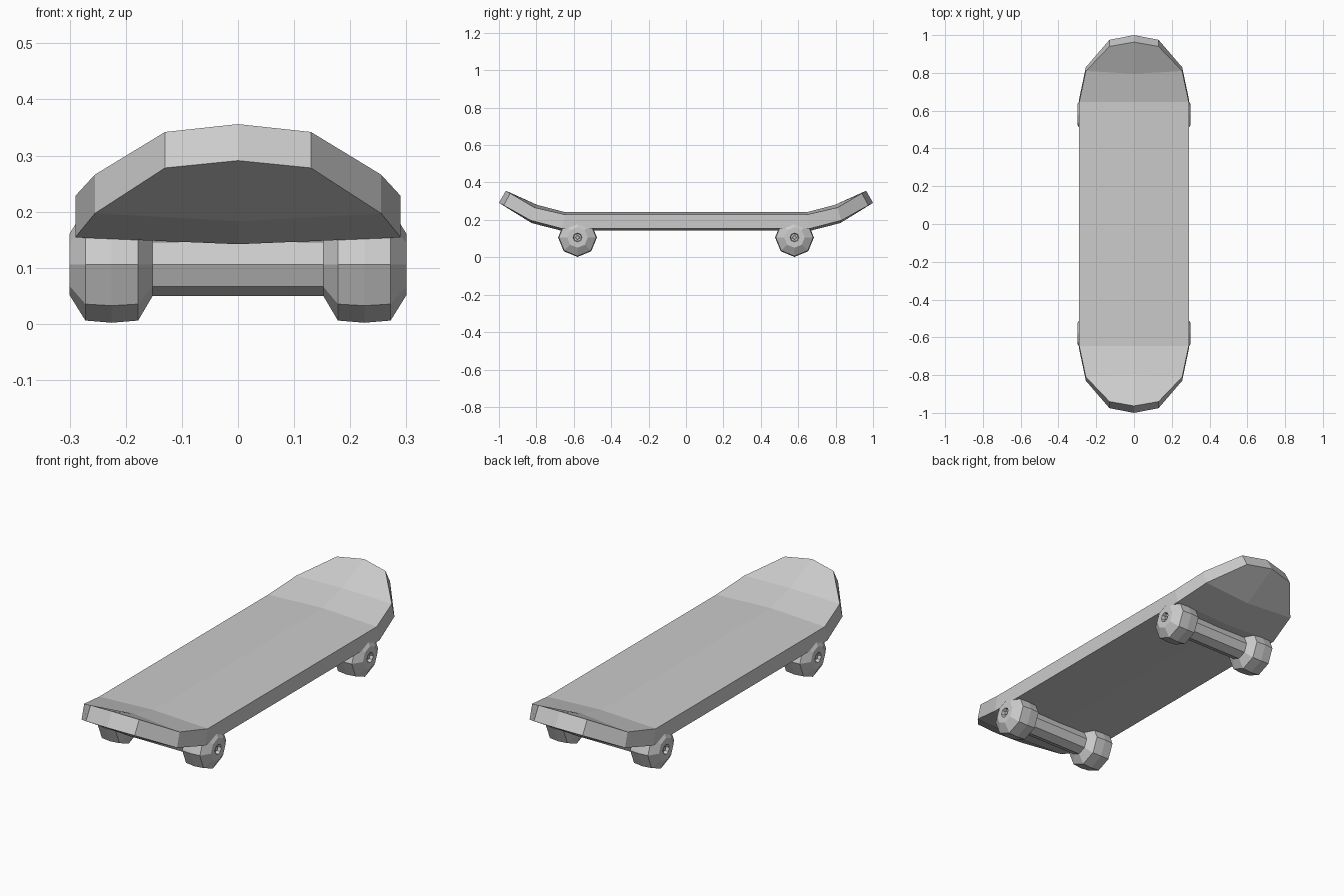
import bpy, bmesh
from math import cos, sin, pi

if "Cube" in bpy.data.objects:
    bpy.data.objects.remove(bpy.data.objects["Cube"])


def make_object(name, bm):
    bmesh.ops.recalc_face_normals(bm, faces=bm.faces)
    mesh = bpy.data.meshes.new(name)
    bm.to_mesh(mesh)
    bm.free()
    obj = bpy.data.objects.new(name, mesh)
    bpy.context.collection.objects.link(obj)
    return obj


def lathe_x(name, profile, y, z, sides=8):
    """Revolve (x, radius) points round an axis parallel to x."""
    bm = bmesh.new()
    rings = [[bm.verts.new((x, y + r * cos(2 * pi * i / sides), z + r * sin(2 * pi * i / sides)))
              for i in range(sides)] for x, r in profile]
    for a, b in zip(rings, rings[1:]):
        for i in range(sides):
            j = (i + 1) % sides
            bm.faces.new((a[i], a[j], b[j], b[i]))
    bm.faces.new(rings[0])
    bm.faces.new(rings[-1])
    return make_object(name, bm)


# Deck: one quarter, as (centre point, edge point) stations, mirrored in x and y
top = [((0, 0, .241), (.29, 0, .228)),
       ((0, .645, .241), (.29, .645, .228)),
       ((0, .795, .28), (.255, .81, .266)),
       ((0, .963, .356), (.13, .94, .342))]
bottom = [((0, 0, .142), (.29, 0, .154)),
          ((0, .665, .142), (.29, .665, .154)),
          ((0, .825, .183), (.255, .83, .197)),
          ((0, 1.0, .291), (.13, .975, .278))]
bm = bmesh.new()
t = [[bm.verts.new(p) for p in s] for s in top]
b = [[bm.verts.new(p) for p in s] for s in bottom]
for i in range(3):
    bm.faces.new((t[i][0], t[i][1], t[i + 1][1], t[i + 1][0]))
    bm.faces.new((b[i][0], b[i + 1][0], b[i + 1][1], b[i][1]))
    bm.faces.new((t[i][1], b[i][1], b[i + 1][1], t[i + 1][1]))
bm.faces.new((t[3][0], t[3][1], b[3][1], b[3][0]))
# open quarter: orientation comes from the winding, so keep it outward
deck = make_object("deck", bm)
if deck.data.polygons[0].normal.z < 0:
    deck.data.flip_normals()
mirror = deck.modifiers.new("mirror", 'MIRROR')
mirror.use_axis = (True, True, False)

# Axles and wheels with recessed hubs
WHEEL = [(.152, .056), (.178, .1), (.225, .104), (.272, .1), (.30, .055),
         (.30, .024), (.284, .02), (.284, .011), (.292, .009)]
AXLE_Z = .106
for end, y in (("front", -.58), ("back", .58)):
    lathe_x(end + "_axle", [(-.16, .056), (.16, .056)], y, AXLE_Z)
    for side, s in (("left", -1), ("right", 1)):
        lathe_x(f"{end}_{side}_wheel", [(s * x, r) for x, r in WHEEL], y, AXLE_Z)
